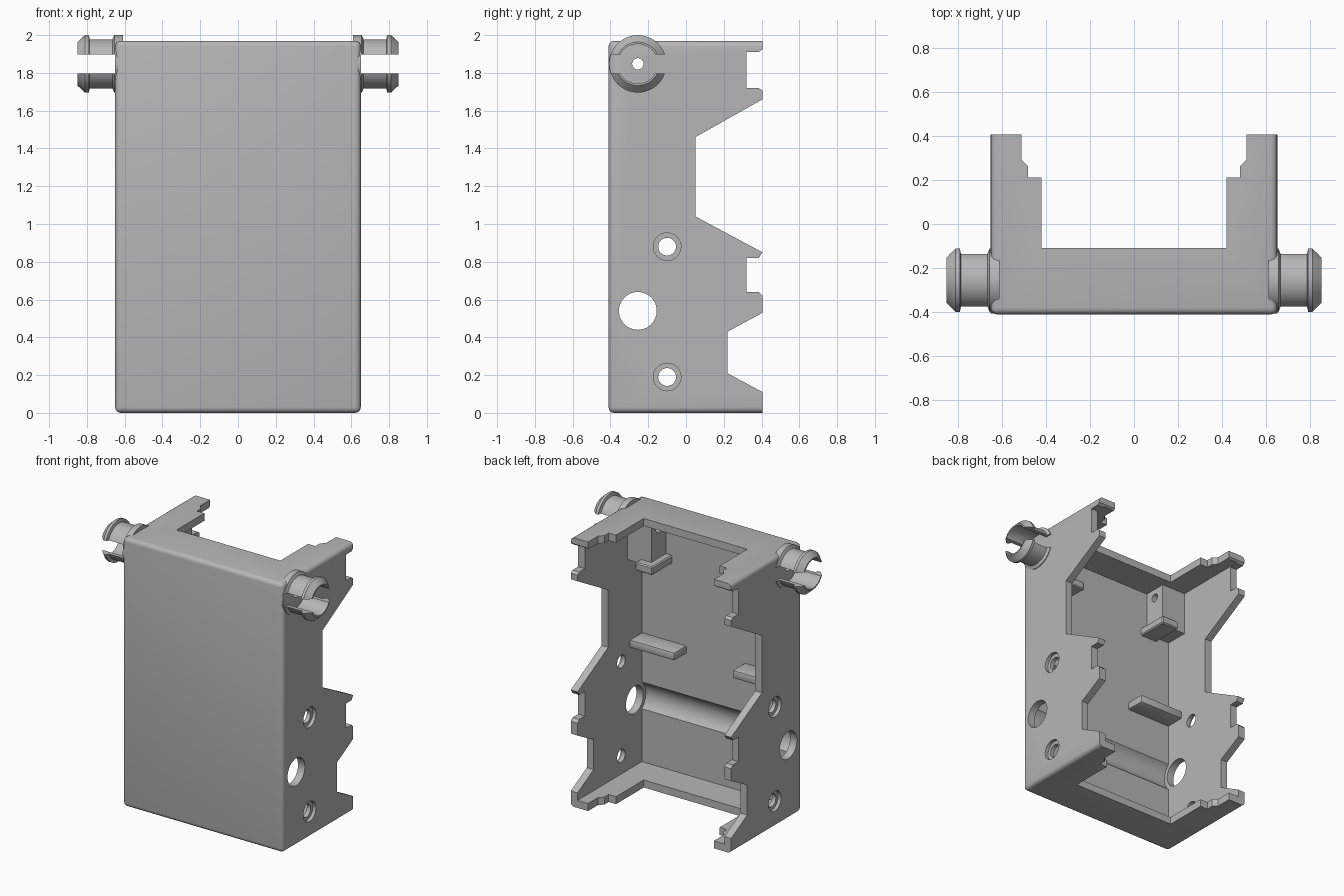
import bpy, bmesh, math
from mathutils import Matrix, Vector

cube = bpy.data.objects.get("Cube")
if cube:
    bpy.data.objects.remove(cube, do_unlink=True)

grey = bpy.data.materials.new("plain grey")
grey.use_nodes = True
color = (0.47, 0.47, 0.47, 1)
grey.diffuse_color = color
grey.node_tree.nodes["Principled BSDF"].inputs["Base Color"].default_value = color


def add(name, bm):
    bmesh.ops.recalc_face_normals(bm, faces=bm.faces)
    mesh = bpy.data.meshes.new(name)
    bm.to_mesh(mesh)
    bm.free()
    mesh.materials.append(grey)
    ob = bpy.data.objects.new(name, mesh)
    bpy.context.collection.objects.link(ob)
    return ob


def box(name, x, y, z, bevel=0, segments=4):
    bm = bmesh.new()
    bmesh.ops.create_cube(bm, size=1)
    for v in bm.verts:
        v.co = [r[0] if c < 0 else r[1] for c, r in zip(v.co, (x, y, z))]
    if bevel:
        bmesh.ops.bevel(bm, geom=bm.edges[:], offset=bevel, segments=segments,
                        profile=0.5, affect='EDGES')
    return add(name, bm)


def prism(name, points, to_3d, start, end):
    """Extrude a flat outline; to_3d places (a, b, depth) in space."""
    bm = bmesh.new()
    face = bm.faces.new([bm.verts.new(to_3d(a, b, start)) for a, b in points])
    new = bmesh.ops.extrude_face_region(bm, geom=[face])["geom"]
    shift = Vector(to_3d(0, 0, end)) - Vector(to_3d(0, 0, start))
    bmesh.ops.translate(bm, vec=shift, verts=[v for v in new if isinstance(v, bmesh.types.BMVert)])
    return add(name, bm)


def lathe(name, profile, y, z, steps=48):
    """Revolve (x, radius) points about an x-parallel axis."""
    bm = bmesh.new()
    rings = [[bm.verts.new((x, y + r * math.cos(t), z + r * math.sin(t)))
              for t in (math.tau * i / steps for i in range(steps))] for x, r in profile]
    for a, b in zip(rings, rings[1:]):
        for i in range(steps):
            j = (i + 1) % steps
            bm.faces.new((a[i], a[j], b[j], b[i]))
    bm.faces.new(rings[0])
    bm.faces.new(rings[-1])
    return add(name, bm)


def rod(x0, x1, r, y, z):
    return lathe("cutter", [(x0, r), (x1, r)], y, z)


def boolean(ob, cutter, operation='DIFFERENCE'):
    bpy.context.view_layer.objects.active = ob
    mod = ob.modifiers.new("cut", 'BOOLEAN')
    mod.object, mod.operation, mod.solver = cutter, operation, 'EXACT'
    bpy.ops.object.modifier_apply(modifier=mod.name)
    bpy.data.objects.remove(cutter, do_unlink=True)


def mirrored(ob, name):
    bm = bmesh.new()
    bm.from_mesh(ob.data)
    bm.transform(Matrix.Scale(-1, 4, (1, 0, 0)))
    return add(name, bm)


PEG_Y, PEG_Z = -0.255, 1.848

# Housing: rounded tray trimmed to the jagged side outline
housing = box("housing", (-.65, .65), (-.41, .6), (0, 1.97), bevel=.03)
side = [(-.6, -.1), (.405, -.1), (.405, .11), (.22, .21), (.22, .43), (.405, .53),
        (.405, .62), (.385, .64), (.32, .64), (.32, .82), (.385, .82), (.405, .85),
        (.05, 1.04), (.05, 1.46), (.405, 1.66), (.405, 1.705), (.385, 1.72),
        (.32, 1.72), (.32, 1.91), (.385, 1.91), (.405, 1.925), (.405, 2.1), (-.6, 2.1)]
boolean(housing, prism("cutter", side, lambda a, b, d: (d, a, b), -1, 1), 'INTERSECT')

# Hollow interior and a shallow groove in line with the large side holes
boolean(housing, box("cutter", (-.595, .595), (-.34, 1), (.055, 1.915)))
boolean(housing, rod(-.595, .595, .13, PEG_Y, .54))

# Stepped opening in the top and bottom plates
half = [(.42, -.11), (.42, .21), (.48, .21), (.48, .26), (.51, .29), (.51, .8)]
outline = half + [(-x, y) for x, y in reversed(half)]
boolean(housing, prism("cutter", outline, lambda a, b, d: (a, b, d), -.5, 2.5))

# Side holes, with counterbores on the two screw holes
boolean(housing, rod(-1, 1, .1, PEG_Y, .54))
boolean(housing, rod(-1, 1, .03, PEG_Y, PEG_Z))
for z in (.19, .88):
    boolean(housing, rod(-1, 1, .047, -.1, z))
    for s in (-1, 1):
        boolean(housing, rod(s * .625, s * .8, .073, -.1, z))

# Split snap peg
peg = lathe("left_peg", [(.61, .1), (.61, .152), (.655, .152), (.665, .13), (.785, .13),
                         (.79, .152), (.81, .152), (.85, .115), (.85, .05)], PEG_Y, PEG_Z)
boolean(peg, rod(.65, .9, .105, PEG_Y, PEG_Z))
boolean(peg, box("cutter", (.65, .9), (-.6, .1), (1.798, 1.898)))
boolean(peg, rod(.5, .9, .03, PEG_Y, PEG_Z))

# Inner bracket block, its foot and the support bar
bracket = box("left_bracket", (.40, .60), (-.35, -.17), (1.6, 1.93))
boolean(bracket, rod(.3, .7, .03, PEG_Y, PEG_Z))
foot = box("left_bracket_foot", (.35, .49), (-.35, -.11), (1.57, 1.63), .008, 1)
bar = box("left_support_bar", (.235, .60), (-.35, -.2), (.94, 1.0), .012, 2)

parts = [housing]
for ob in (peg, bracket, foot, bar):
    parts += [ob, mirrored(ob, ob.name.replace("left", "right"))]

bpy.ops.object.select_all(action='DESELECT')
for ob in parts:
    ob.select_set(True)
bpy.context.view_layer.objects.active = housing
bpy.ops.object.shade_smooth_by_angle(angle=math.radians(30))
